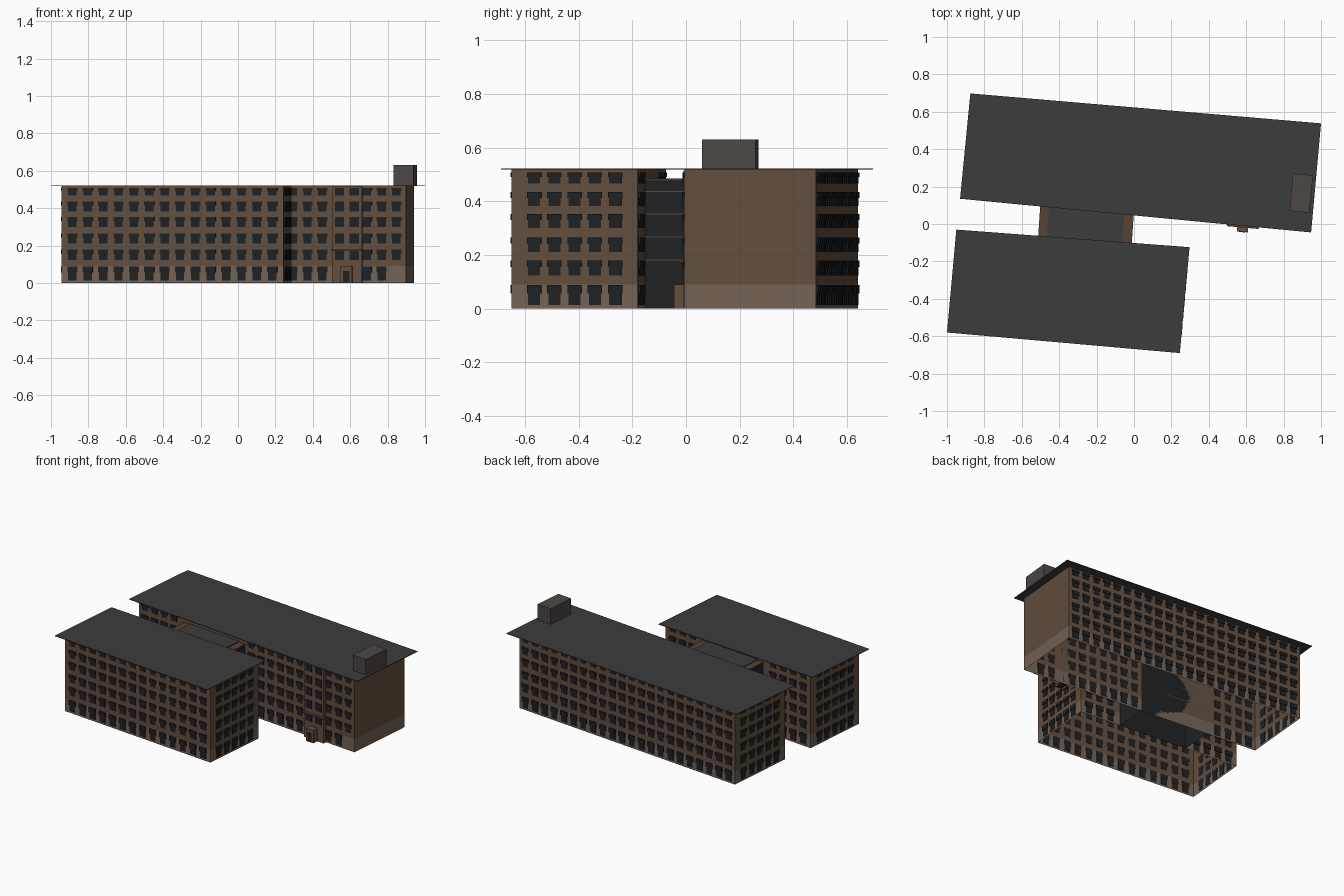
import bpy, bmesh
from mathutils import Vector

if "Cube" in bpy.data.objects:
    bpy.data.objects.remove(bpy.data.objects["Cube"])


def material(name, rgb):
    m = bpy.data.materials.new(name)
    m.diffuse_color = (*rgb, 1)
    m.use_nodes = True
    m.node_tree.nodes["Principled BSDF"].inputs["Base Color"].default_value = m.diffuse_color
    return m


BRICK = material("brick", (0.125, 0.078, 0.05))
BASE = material("pale_brick", (0.175, 0.125, 0.092))
ROOF = material("roof_felt", (0.046, 0.046, 0.047))
GLASS = material("dark_glass", (0.014, 0.015, 0.017))
PLANT = material("plant_grey", (0.075, 0.064, 0.06))
TRIM = material("brown_trim", (0.10, 0.055, 0.035))
H = 0.52
# sill and head height of the window on each floor
FLOORS = [(0.013, 0.088), (0.123, 0.18), (0.212, 0.265),
          (0.30, 0.353), (0.383, 0.435), (0.467, 0.508)]


def finish(bm, name, mat):
    bmesh.ops.recalc_face_normals(bm, faces=bm.faces)
    me = bpy.data.meshes.new(name)
    bm.to_mesh(me)
    bm.free()
    me.materials.append(mat)
    ob = bpy.data.objects.new(name, me)
    bpy.context.collection.objects.link(ob)
    return ob


def add_prism(bm, pts, z0, z1, bottom=True, top=True):
    lo = [bm.verts.new((p[0], p[1], z0)) for p in pts]
    hi = [bm.verts.new((p[0], p[1], z1)) for p in pts]
    n = len(pts)
    for i in range(n):
        j = (i + 1) % n
        bm.faces.new((lo[i], lo[j], hi[j], hi[i]))
    if bottom:
        bm.faces.new(lo[::-1])
    if top:
        bm.faces.new(hi)


def prism(name, pts, z0, z1, mat, **caps):
    bm = bmesh.new()
    add_prism(bm, pts, z0, z1, **caps)
    return finish(bm, name, mat)


def strip(p, u, n, width, inner, outer):
    """Plan rectangle centred on p along wall direction u, outward normal n."""
    a, b = u * width / 2, n
    return [p - a - b * inner, p - a + b * outer, p + a + b * outer, p + a - b * inner]


def windows(name, a, b, count, margin, skip=lambda p, floor: False):
    """Grid of windows on the wall a-b, the outside lying right of a->b."""
    a, b = Vector(a), Vector(b)
    u = (b - a).normalized()
    n = Vector((u.y, -u.x))
    first, last = a + u * margin, b - u * margin
    bm = bmesh.new()
    for i in range(count):
        p = first.lerp(last, i / (count - 1))
        for f, (z0, z1) in enumerate(FLOORS):
            if skip(p, f):
                continue
            zs = z1 - (z1 - z0) * 0.42
            add_prism(bm, strip(p, u, n, 0.045, 0.002, 0.003), z0, zs)
            add_prism(bm, strip(p, u, n, 0.054, 0.002, 0.007), zs, z1)
    return finish(bm, name, GLASS)


def block(name, walls, roof):
    prism(name + "_base", walls, 0, 0.09, BASE, bottom=False, top=False)
    prism(name + "_walls", walls, 0.09, H, BRICK, bottom=False, top=False)
    prism(name + "_roof", roof, H - 0.002, H + 0.002, ROOF)


# Plan corners: front left, front right, back right, back left
F = [(-0.945, -0.545), (0.243, -0.65), (0.285, -0.18), (-0.903, -0.075)]
B = [(-0.867, 0.152), (0.897, -0.005), (0.94, 0.485), (-0.824, 0.642)]
block("front_block", F, [(-1.0, -0.58), (0.245, -0.69), (0.297, -0.124), (-0.95, -0.03)])
block("back_block", B, [(-0.93, 0.135), (0.947, -0.045), (1.0, 0.538), (-0.875, 0.698)])


def by_link(p, floor):
    return -0.53 < p.x < 0.02


def by_link_or_entrance(p, floor):
    return by_link(p, floor) or 0.545 < p.x < 0.63 or (floor == 0 and p.x > 0.82)


# Window grids
windows("front_block_front_windows", F[0], F[1], 14, 0.06)
windows("front_block_right_windows", F[1], F[2], 5, 0.084)
windows("front_block_back_windows", F[2], F[3], 14, 0.06, by_link)
windows("front_block_left_windows", F[3], F[0], 5, 0.084)
windows("back_block_front_windows", B[0], B[1], 22, 0.05, by_link_or_entrance)
windows("back_block_back_windows", B[2], B[3], 22, 0.05)
windows("back_block_left_windows", B[3], B[0], 5, 0.084)


# Glazed link between the blocks
def on_wall(a, b, x, dy=0.0):
    return (x, a[1] + (b[1] - a[1]) * (x - a[0]) / (b[0] - a[0]) + dy)


def link(xl0, xl1, xr0, xr1):
    return [on_wall(F[3], F[2], xl0), on_wall(F[3], F[2], xr0),
            on_wall(B[0], B[1], xr1), on_wall(B[0], B[1], xl1)]


outer = link(-0.515, -0.50, -0.06 + 0.045, 0.0)
prism("link_glazing", outer, 0, 0.475, GLASS, bottom=False, top=False)
prism("link_coping", outer, 0.475, 0.48, TRIM)
prism("link_roof", link(-0.47, -0.452, -0.066, -0.048), 0.478, 0.486, ROOF)
for i, z in enumerate((0.18, 0.265, 0.35, 0.435)):
    prism(f"link_floor_band_{i}", link(-0.517, -0.502, -0.013, 0.002), z, z + 0.004,
          PLANT, bottom=False, top=False)

# Entrance bay, canopy and porch on the back block's front wall
u = (Vector(B[1]) - Vector(B[0])).normalized()
n = Vector((u.y, -u.x))
c = Vector(on_wall(B[0], B[1], 0.585))
prism("entrance_bay", strip(c, u, n, 0.16, 0.0, 0.025), 0, 0.515, BRICK, bottom=False)
prism("entrance_canopy", strip(c, u, n, 0.17, 0.0, 0.042), 0.172, 0.18, TRIM)
prism("entrance_porch", strip(c, u, n, 0.06, 0.0, 0.065), 0, 0.09, BRICK, bottom=False)
prism("entrance_door", strip(c, u, n, 0.034, 0.0, 0.067), 0.005, 0.065, GLASS)
bm = bmesh.new()
for z0, z1 in FLOORS[1:]:
    for s in (-0.04, 0.04):
        add_prism(bm, strip(c + u * s, u, n, 0.05, 0.0, 0.03), z0, z1)
finish(bm, "entrance_bay_windows", GLASS)

# Rooftop plant room
prism("plant_room", [(0.832, 0.07), (0.937, 0.06), (0.957, 0.26), (0.85, 0.27)],
      H, 0.63, PLANT, bottom=False)
